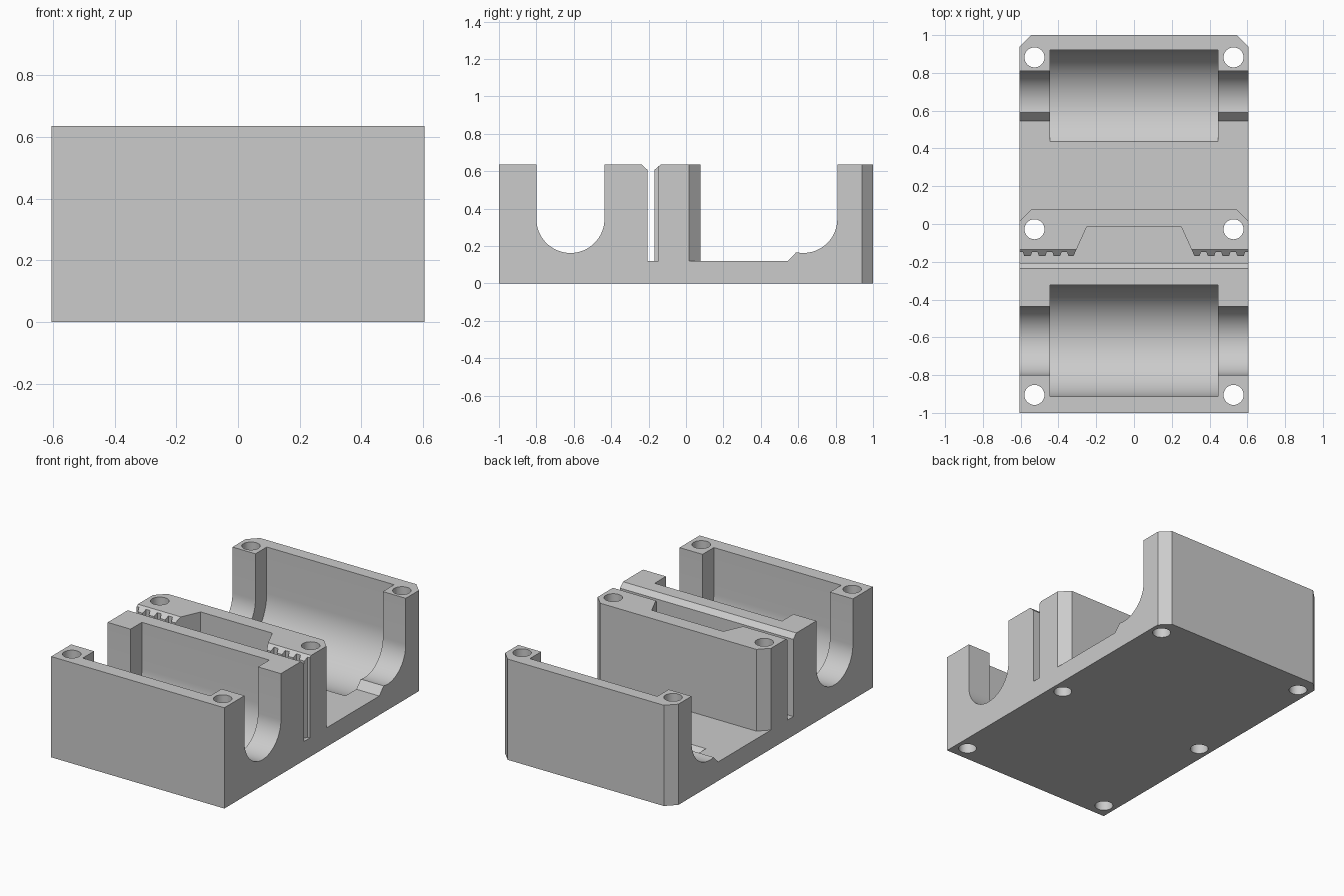
import bpy, bmesh, math
from mathutils import Vector

cube = bpy.data.objects.get("Cube")
if cube:
    bpy.data.objects.remove(cube, do_unlink=True)

HALF_W, TOP, FLOOR = 0.605, 0.636, 0.12
FRONT_Y, BACK_Y, AXIS_Z = -0.618, 0.627, 0.345   # bearing axes
ROD_R, BEARING_R, HALF_BEARING = 0.182, 0.295, 0.445
HIGH = 0.8                                        # cutters reach above the top

grey = bpy.data.materials.new("light_grey")
grey.use_nodes = True
grey.diffuse_color = (0.6, 0.6, 0.6, 1)
grey.node_tree.nodes["Principled BSDF"].inputs["Base Color"].default_value = (0.6, 0.6, 0.6, 1)


def prism(name, points, axis, lo, hi):
    """Extrude an outline: (y, z) along x, or (x, y) along z."""
    bm = bmesh.new()
    place = (lambda p: (lo, *p)) if axis == "X" else (lambda p: (*p, lo))
    face = bm.faces.new([bm.verts.new(place(p)) for p in points])
    new = bmesh.ops.extrude_face_region(bm, geom=[face])["geom"]
    shift = Vector((hi - lo, 0, 0)) if axis == "X" else Vector((0, 0, hi - lo))
    bmesh.ops.translate(bm, vec=shift, verts=[v for v in new if isinstance(v, bmesh.types.BMVert)])
    bmesh.ops.recalc_face_normals(bm, faces=bm.faces)
    mesh = bpy.data.meshes.new(name)
    bm.to_mesh(mesh)
    bm.free()
    mesh.materials.append(grey)
    obj = bpy.data.objects.new(name, mesh)
    bpy.context.collection.objects.link(obj)
    return obj


def arc(cy, r, start, end, n):
    return [(cy + r * math.cos(a), AXIS_Z + r * math.sin(a))
            for a in (math.radians(start + (end - start) * i / n) for i in range(n + 1))]


def cut(target, cutter):
    cutter.hide_render = True
    mod = target.modifiers.new("cut", "BOOLEAN")
    mod.operation, mod.solver, mod.object = "DIFFERENCE", "EXACT", cutter
    bpy.ops.object.select_all(action="DESELECT")
    bpy.context.view_layer.objects.active = target
    target.select_set(True)
    bpy.ops.object.modifier_apply(modifier=mod.name)
    bpy.data.objects.remove(cutter, do_unlink=True)


# Carriage body: side profile with rod channels, belt slot and low floor
profile = [(-1, 0), (-1, TOP), (FRONT_Y - ROD_R, TOP)]
profile += arc(FRONT_Y, ROD_R, 180, 360, 32)
profile += [(FRONT_Y + ROD_R, TOP), (-0.236, TOP), (-0.206, 0.607), (-0.206, FLOOR),
            (-0.169, FLOOR), (-0.169, 0.607), (-0.135, TOP), (0.077, TOP),
            (0.077, FLOOR), (0.545, FLOOR)]
profile += arc(BACK_Y, ROD_R, 258, 360, 20)
profile += [(BACK_Y + ROD_R, TOP), (1, TOP), (1, 0)]
body = prism("bearing_carriage", profile, "X", -HALF_W, HALF_W)

# Bearing pockets
for cy in (FRONT_Y, BACK_Y):
    pocket = [(cy - BEARING_R, HIGH)] + arc(cy, BEARING_R, 180, 360, 48) + [(cy + BEARING_R, HIGH)]
    cut(body, prism("pocket_cutter", pocket, "X", -HALF_BEARING, HALF_BEARING))

# Tapered recess in the belt block
cut(body, prism("recess_cutter", [(-0.325, -0.18), (0.325, -0.18), (0.25, -0.015), (-0.25, -0.015)],
                "Z", FLOOR, HIGH))

# Belt teeth: cut the gaps between them
teeth = [0.33 + 0.078 * i for i in range(4)]
for side in (-1, 1):
    for i, x in enumerate(teeth):
        last = i == len(teeth) - 1
        nxt = HALF_W + 0.1 if last else teeth[i + 1]
        gap = [(x + 0.025, -0.147), (nxt - 0.025, -0.147), (nxt - 0.013, -0.18), (x + 0.013, -0.18)]
        cut(body, prism("tooth_gap_cutter", [(side * px, py) for px, py in gap], "Z", FLOOR, HIGH))

# Bevelled vertical corners on the back wall and the belt block
for side in (-1, 1):
    for y, low in ((1, -0.1), (0.077, FLOOR)):
        corner = [(0.545, y), (0.545, y + 0.05), (0.7, y + 0.05), (0.7, y - 0.06), (HALF_W, y - 0.06)]
        cut(body, prism("corner_cutter", [(side * px, py) for px, py in corner], "Z", low, HIGH))

# Screw holes
for side in (-1, 1):
    for y in (-0.905, -0.028, 0.882):
        ring = [(side * 0.527 + 0.053 * math.cos(math.tau * i / 32),
                 y + 0.053 * math.sin(math.tau * i / 32)) for i in range(32)]
        cut(body, prism("hole_cutter", ring, "Z", -0.1, HIGH))

bpy.ops.object.select_all(action="DESELECT")
body.select_set(True)
bpy.context.view_layer.objects.active = body
bpy.ops.object.shade_smooth_by_angle(angle=math.radians(25))
